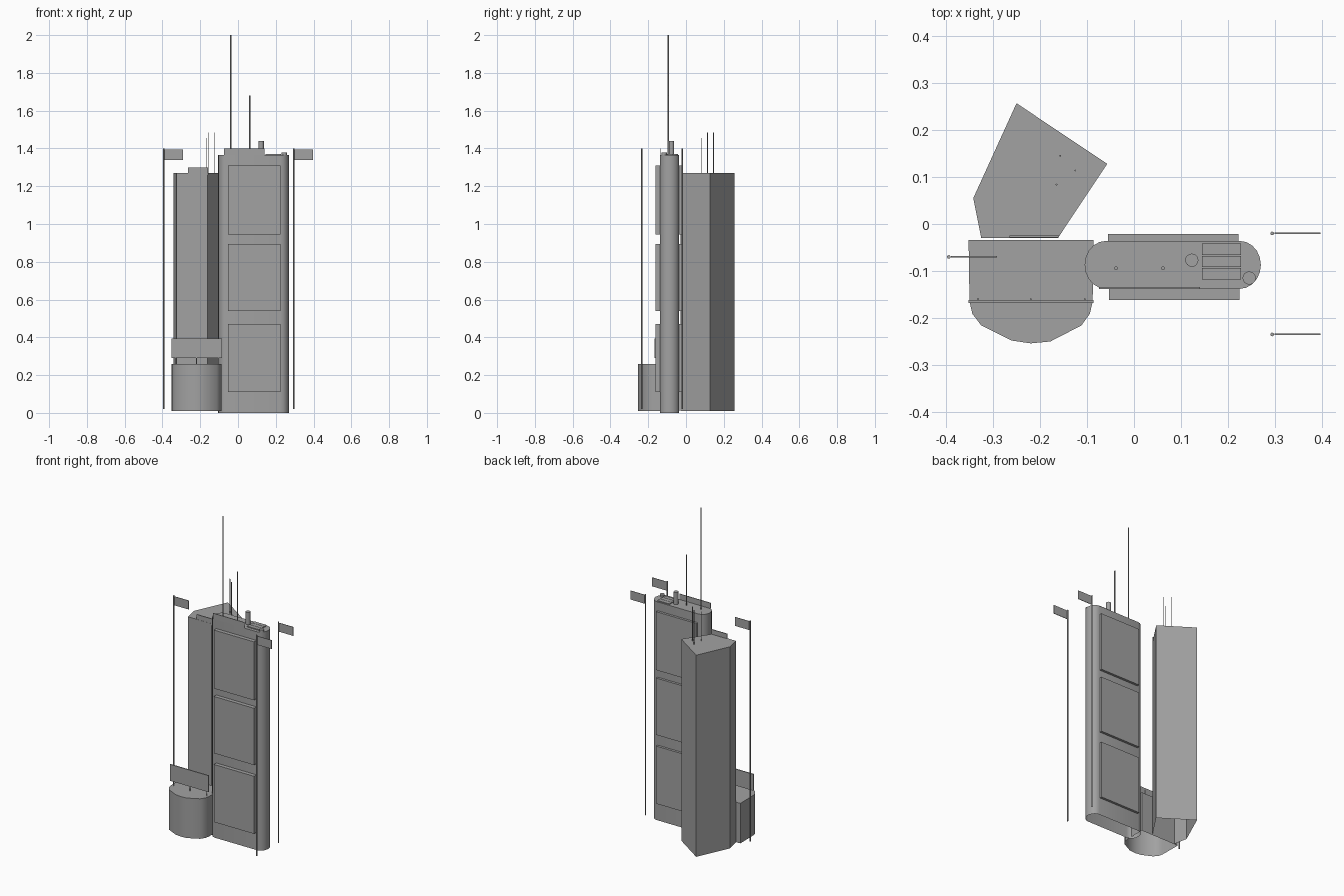
import bpy, bmesh, math

old = bpy.data.objects.get("Cube")
if old:
    bpy.data.objects.remove(old, do_unlink=True)

grey = bpy.data.materials.new("concrete grey")
grey.use_nodes = True
GREY = (0.36, 0.36, 0.36, 1)
grey.diffuse_color = GREY
grey.node_tree.nodes["Principled BSDF"].inputs["Base Color"].default_value = GREY


def finish(bm, name, smooth=False):
    mesh = bpy.data.meshes.new(name)
    bm.to_mesh(mesh)
    bm.free()
    mesh.materials.append(grey)
    obj = bpy.data.objects.new(name, mesh)
    bpy.context.collection.objects.link(obj)
    if smooth:
        bpy.ops.object.select_all(action='DESELECT')
        obj.select_set(True)
        bpy.context.view_layer.objects.active = obj
        bpy.ops.object.shade_smooth_by_angle(angle=math.radians(35))
    return obj


def shell(name, outline, z0, z1, smooth=False):
    """Walls and roof over a counter-clockwise outline, open underneath."""
    bm = bmesh.new()
    low = [bm.verts.new((x, y, z0)) for x, y in outline]
    top = [bm.verts.new((x, y, z1)) for x, y in outline]
    n = len(outline)
    for i in range(n):
        j = (i + 1) % n
        bm.faces.new((low[i], low[j], top[j], top[i]))
    bm.faces.new(top)
    return finish(bm, name, smooth)


def box(name, x0, x1, y0, y1, z0, z1):
    bm = bmesh.new()
    bmesh.ops.create_cube(bm, size=1)
    for v in bm.verts:
        v.co.x = x1 if v.co.x > 0 else x0
        v.co.y = y1 if v.co.y > 0 else y0
        v.co.z = z1 if v.co.z > 0 else z0
    return finish(bm, name)


def rod(name, x, y, r, z0, z1, sides=8):
    bm = bmesh.new()
    bmesh.ops.create_cone(bm, cap_ends=True, segments=sides,
                          radius1=r, radius2=r, depth=z1 - z0)
    bmesh.ops.translate(bm, verts=bm.verts, vec=(x, y, (z0 + z1) / 2))
    return finish(bm, name, True)


# Main tower: long slab with rounded ends
STEPS = 10
MID_Y, HALF, BULGE = -0.087, 0.051, 0.045
outline = []
for centre_x, start in ((0.225, -90), (-0.06, 90)):
    for i in range(STEPS + 1):
        a = math.radians(start + 180 * i / STEPS)
        outline.append((centre_x + BULGE * math.cos(a), MID_Y + HALF * math.sin(a)))
shell("main_tower", outline, 0, 1.365, True)

# Large raised panels on both broad faces
for i, (z0, z1) in enumerate(((0.11, 0.47), (0.54, 0.895), (0.945, 1.31))):
    box(f"front_panel_{i}", -0.053, 0.224, -0.162, -0.136, z0, z1)
    box(f"back_panel_{i}", -0.055, 0.222, -0.038, -0.021, z0, z1)

# Roof equipment on the main tower
box("roof_parapet", -0.075, 0.14, -0.138, -0.134, 1.365, 1.40)
for i in range(3):
    y = -0.118 + i * 0.026
    box(f"roof_vent_{i}", 0.145, 0.228, y, y + 0.024, 1.364, 1.371)
rod("roof_chimney", 0.123, -0.077, 0.014, 1.364, 1.44, 16)
rod("roof_drum", 0.245, -0.115, 0.014, 1.364, 1.378, 16)
rod("tall_mast", -0.038, -0.094, 0.004, 1.364, 2.0)
rod("short_mast", 0.062, -0.094, 0.004, 1.364, 1.68)

# Five-sided rear tower
shell("rear_tower", [(-0.325, -0.03), (-0.162, -0.03), (-0.057, 0.128),
                     (-0.25, 0.257), (-0.342, 0.055)], 0.01, 1.27)
box("rear_tower_parapet", -0.265, -0.16, -0.029, -0.024, 1.26, 1.30)
for i, (x, y, top) in enumerate(((-0.157, 0.145, 1.485), (-0.125, 0.114, 1.485),
                                 (-0.165, 0.084, 1.455))):
    rod(f"rear_antenna_{i}", x, y, 0.002, 1.268, top, 6)

# Low entrance building with a bowed front
shell("entrance_building",
      [(-0.35, -0.165), (-0.344, -0.191), (-0.325, -0.216), (-0.26, -0.248),
       (-0.22, -0.254), (-0.178, -0.25), (-0.112, -0.216), (-0.094, -0.191),
       (-0.088, -0.165), (-0.086, -0.034), (-0.352, -0.034)], 0.01, 0.26, True)
box("sign_board", -0.352, -0.086, -0.168, -0.162, 0.29, 0.393)
for i, x in enumerate((-0.332, -0.22, -0.105)):
    rod(f"sign_post_{i}", x, -0.16, 0.002, 0.258, 0.38, 6)

# Flag poles with flags
for i, (x, y) in enumerate(((-0.394, -0.07), (0.294, -0.02), (0.294, -0.235))):
    rod(f"flag_pole_{i}", x, y, 0.004, 0.02, 1.40)
    box(f"flag_{i}", x + 0.005, x + 0.103, y - 0.0015, y + 0.0015, 1.34, 1.395)
